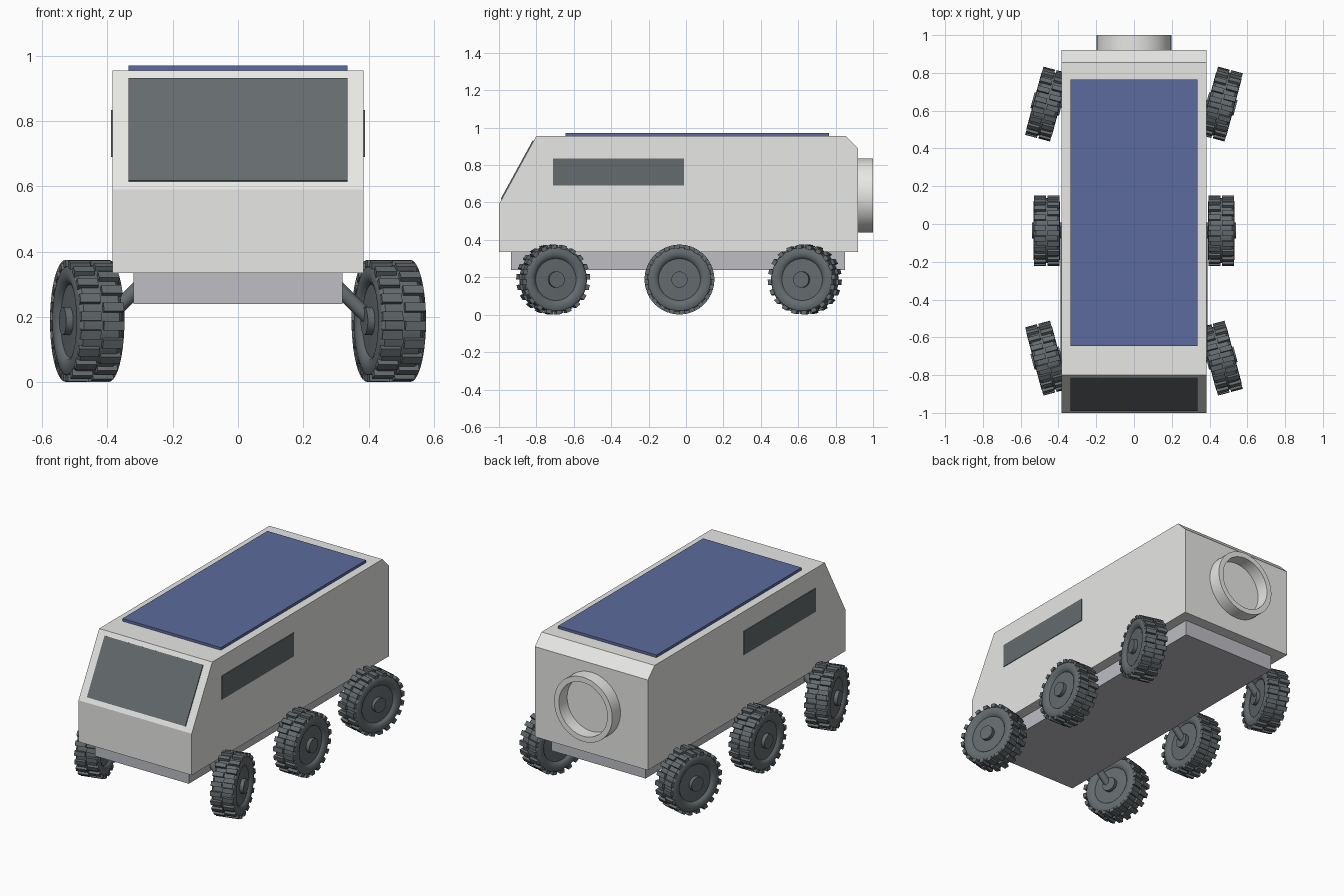
import bpy, bmesh, math
from mathutils import Matrix, Vector

cube = bpy.data.objects.get("Cube")
if cube:
    bpy.data.objects.remove(cube, do_unlink=True)


def material(name, rgb):
    m = bpy.data.materials.new(name)
    m.use_nodes = True
    m.diffuse_color = (*rgb, 1)
    m.node_tree.nodes["Principled BSDF"].inputs["Base Color"].default_value = (*rgb, 1)
    return m


WHITE = material("hull white", (0.8, 0.8, 0.78))
GREY = material("chassis grey", (0.51, 0.515, 0.55))
DARK = material("dark grey", (0.13, 0.147, 0.157))
BLUE = material("solar blue", (0.107, 0.147, 0.337))


def add_object(name, mesh, location=(0, 0, 0), turn=0):
    ob = bpy.data.objects.new(name, mesh)
    bpy.context.collection.objects.link(ob)
    ob.location = location
    ob.rotation_euler.z = turn
    return ob


def finish(bm, name, mat):
    bmesh.ops.recalc_face_normals(bm, faces=bm.faces)
    mesh = bpy.data.meshes.new(name)
    bm.to_mesh(mesh)
    bm.free()
    mesh.materials.append(mat)
    return mesh


def smooth(ob):
    bpy.ops.object.select_all(action="DESELECT")
    ob.select_set(True)
    bpy.context.view_layer.objects.active = ob
    bpy.ops.object.shade_smooth_by_angle(angle=math.radians(30))


def prism(name, outline, x0, x1, mat):
    """Side outline of (y, z) points extruded from x0 to x1."""
    bm = bmesh.new()
    face = bm.faces.new([bm.verts.new((x0, y, z)) for y, z in outline])
    ext = bmesh.ops.extrude_face_region(bm, geom=[face])["geom"]
    verts = [v for v in ext if isinstance(v, bmesh.types.BMVert)]
    bmesh.ops.translate(bm, verts=verts, vec=(x1 - x0, 0, 0))
    return add_object(name, finish(bm, name, mat))


def rect(y0, y1, z0, z1):
    return [(y0, z0), (y1, z0), (y1, z1), (y0, z1)]


def lathe(profile, steps, closed=False):
    """Turn (x, radius) points about the x axis."""
    bm = bmesh.new()
    vs = [bm.verts.new((x, 0, r)) for x, r in profile]
    pairs = list(zip(vs, vs[1:])) + ([(vs[-1], vs[0])] if closed else [])
    edges = [bm.edges.new(p) for p in pairs]
    bmesh.ops.spin(bm, geom=vs + edges, cent=(0, 0, 0), axis=(1, 0, 0),
                   angle=math.tau, steps=steps)
    bmesh.ops.remove_doubles(bm, verts=bm.verts, dist=0.0003)
    return bm


# Hull, chassis and roof panel
prism("hull", [(-1, 0.335), (-1, 0.59), (-0.8, 0.955), (0.855, 0.955),
               (0.92, 0.89), (0.92, 0.335)], -0.385, 0.385, WHITE)
prism("chassis", rect(-0.935, 0.85, 0.24, 0.34), -0.32, 0.32, GREY)
prism("solar_panel", rect(-0.645, 0.765, 0.95, 0.971), -0.335, 0.335, BLUE)

# Windscreen plate lying on the sloping nose
low, high = Vector((-1, 0.59)), Vector((-0.8, 0.955))
slope = (high - low).normalized()
out = Vector((-slope.y, slope.x)) * 0.006
a, b = low.lerp(high, 0.07), low.lerp(high, 0.93)
prism("windscreen", [a - out * 0.4, b - out * 0.4, b + out, a + out], -0.335, 0.335, DARK)

# Side windows
for side, label in ((1, "left"), (-1, "right")):
    prism(label + "_window", rect(-0.71, -0.01, 0.69, 0.835),
          side * 0.382, side * 0.389, DARK)

# Docking ring on the back
ring = lathe([(0, 0.198), (0.085, 0.198), (0.085, 0.165), (0, 0.165)], 48, closed=True)
docking_ring = add_object("docking_ring", finish(ring, "docking_ring", WHITE),
                          (0, 0.915, 0.637), math.pi / 2)
smooth(docking_ring)

# Wheel: turned tyre with hub, plus two staggered rows of lugs
half = [(0.078, 0), (0.078, 0.043), (0.056, 0.043), (0.054, 0.112), (0.064, 0.12),
        (0.07, 0.135), (0.07, 0.152), (0.066, 0.164), (0.056, 0.172)]
bm = lathe(half + [(-x, r) for x, r in reversed(half)], 40)
LUGS = 20
for row in (-1, 1):
    for i in range(LUGS):
        angle = math.tau * (i + row / 4) / LUGS
        place = (Matrix.Rotation(angle, 4, "X")
                 @ Matrix.Translation((row * 0.036, 0, 0.176))
                 @ Matrix.Diagonal((0.064, 0.028, 0.021, 1)))
        bmesh.ops.create_cube(bm, size=1, matrix=place)
wheel_mesh = finish(bm, "wheel", DARK)

# Strut running from chassis side down to the wheel hub
start, end = Vector((0.29, 0, 0.305)), Vector((0.41, 0, 0.188))
bm = bmesh.new()
bmesh.ops.create_cone(bm, cap_ends=True, segments=16, radius1=0.022, radius2=0.022,
                      depth=(end - start).length)
tilt = (end - start).to_track_quat("Z", "Y").to_matrix().to_4x4()
bmesh.ops.transform(bm, verts=bm.verts, matrix=Matrix.Translation((start + end) / 2) @ tilt)
strut_mesh = finish(bm, "strut", DARK)

# Six wheels: front and rear pairs steer in opposite directions
for axle, y, turn in (("front", -0.71, 15), ("middle", -0.035, 0), ("rear", 0.635, -15)):
    for side, label in ((1, "left"), (-1, "right")):
        wheel = add_object(f"{axle}_{label}_wheel", wheel_mesh,
                           (side * 0.462, y, 0.188), math.radians(turn))
        strut = add_object(f"{axle}_{label}_strut", strut_mesh, (0, y, 0),
                           0 if side > 0 else math.pi)
smooth(wheel)
smooth(strut)
